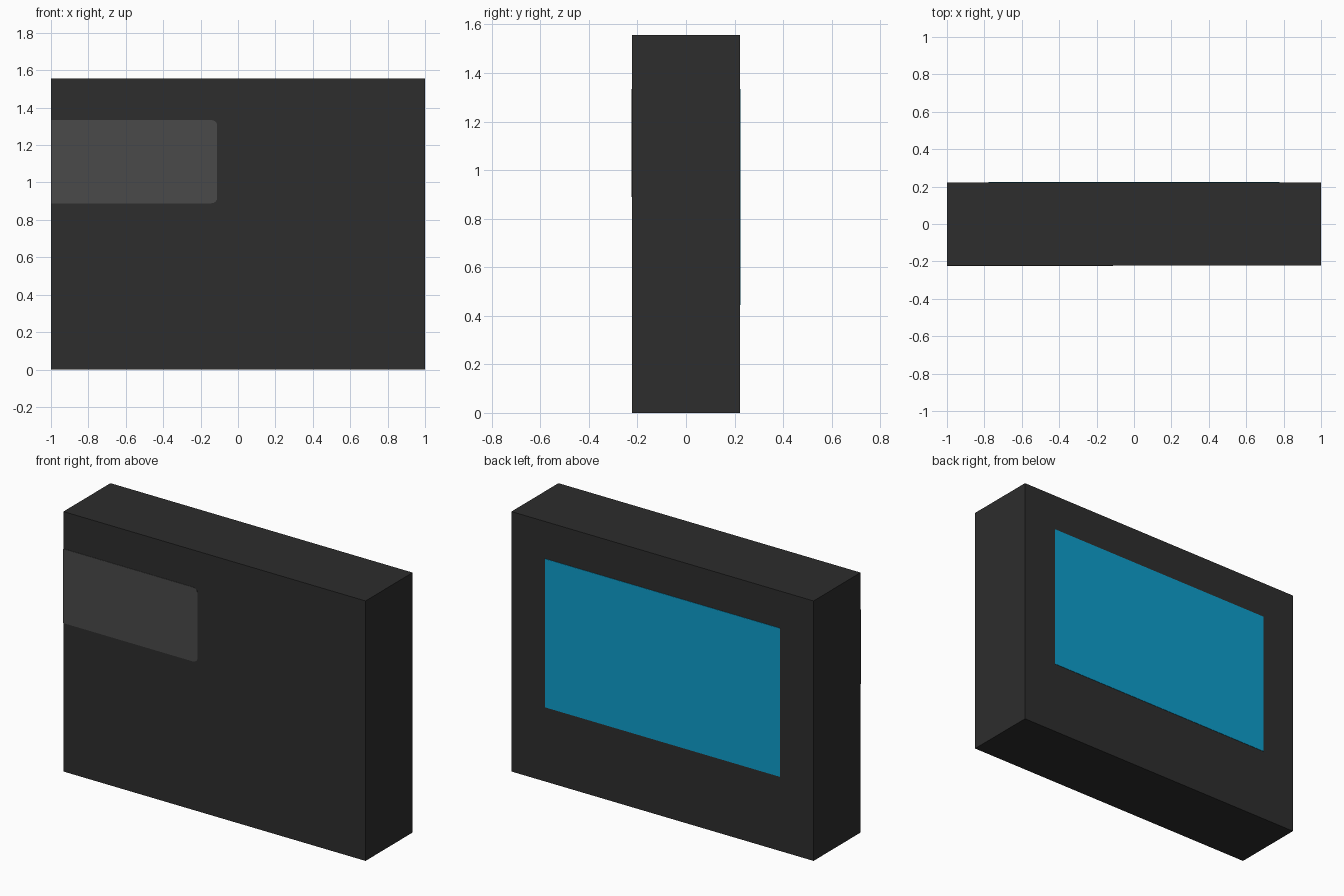
import bpy, bmesh, math

if "Cube" in bpy.data.objects:
    bpy.data.objects.remove(bpy.data.objects["Cube"])

U = 2 / 9            # design unit: the case is 9 x 2 x 7 units
W, D, H = 9 * U, 2 * U, 7 * U
T = 0.002            # thickness of the surface plates


def srgb(*c):
    return [((v / 255 + 0.055) / 1.055) ** 2.4 for v in c] + [1.0]


def material(name, *c):
    m = bpy.data.materials.new(name)
    m.diffuse_color = srgb(*c)
    m.use_nodes = True
    m.node_tree.nodes["Principled BSDF"].inputs["Base Color"].default_value = m.diffuse_color
    return m


def prism(name, outline, y0, y1, mat):
    """Extrude an (x, z) outline from y0 to y1."""
    bm = bmesh.new()
    face = bm.faces.new([bm.verts.new((x, y0, z)) for x, z in outline])
    ext = bmesh.ops.extrude_face_region(bm, geom=[face])
    verts = [g for g in ext["geom"] if isinstance(g, bmesh.types.BMVert)]
    bmesh.ops.translate(bm, verts=verts, vec=(0, y1 - y0, 0))
    bmesh.ops.recalc_face_normals(bm, faces=bm.faces)
    mesh = bpy.data.meshes.new(name)
    bm.to_mesh(mesh)
    bm.free()
    mesh.materials.append(mat)
    obj = bpy.data.objects.new(name, mesh)
    bpy.context.collection.objects.link(obj)
    return obj


def rect(x0, x1, z0, z1):
    return [(x0, z0), (x1, z0), (x1, z1), (x0, z1)]


def corner(cx, cz, r, start):
    return [(cx + r * math.cos(math.radians(start + 15 * i)),
             cz + r * math.sin(math.radians(start + 15 * i))) for i in range(7)]


dark = material("charcoal", 45, 45, 45)
grey = material("mid grey", 74, 74, 74)
blue = material("screen blue", 13, 157, 203)

# Case
prism("case", rect(-W / 2, W / 2, 0, H), -D / 2, D / 2, dark)

# Screen on the back
prism("screen", rect(-3.5 * U, 3.5 * U, 2 * U, 6 * U), D / 2 - T, D / 2 + T, blue)

# Front panel, square at the case edge and rounded at the inner end
x0, x1, z0, z1, r = -W / 2, -W / 2 + 4 * U, 4 * U, 6 * U, 0.03
panel = ([(x0, z0)] + corner(x1 - r, z0 + r, r, -90)
         + corner(x1 - r, z1 - r, r, 0) + [(x0, z1)])
prism("front_panel", panel, -D / 2 - T, -D / 2 + T, grey)
